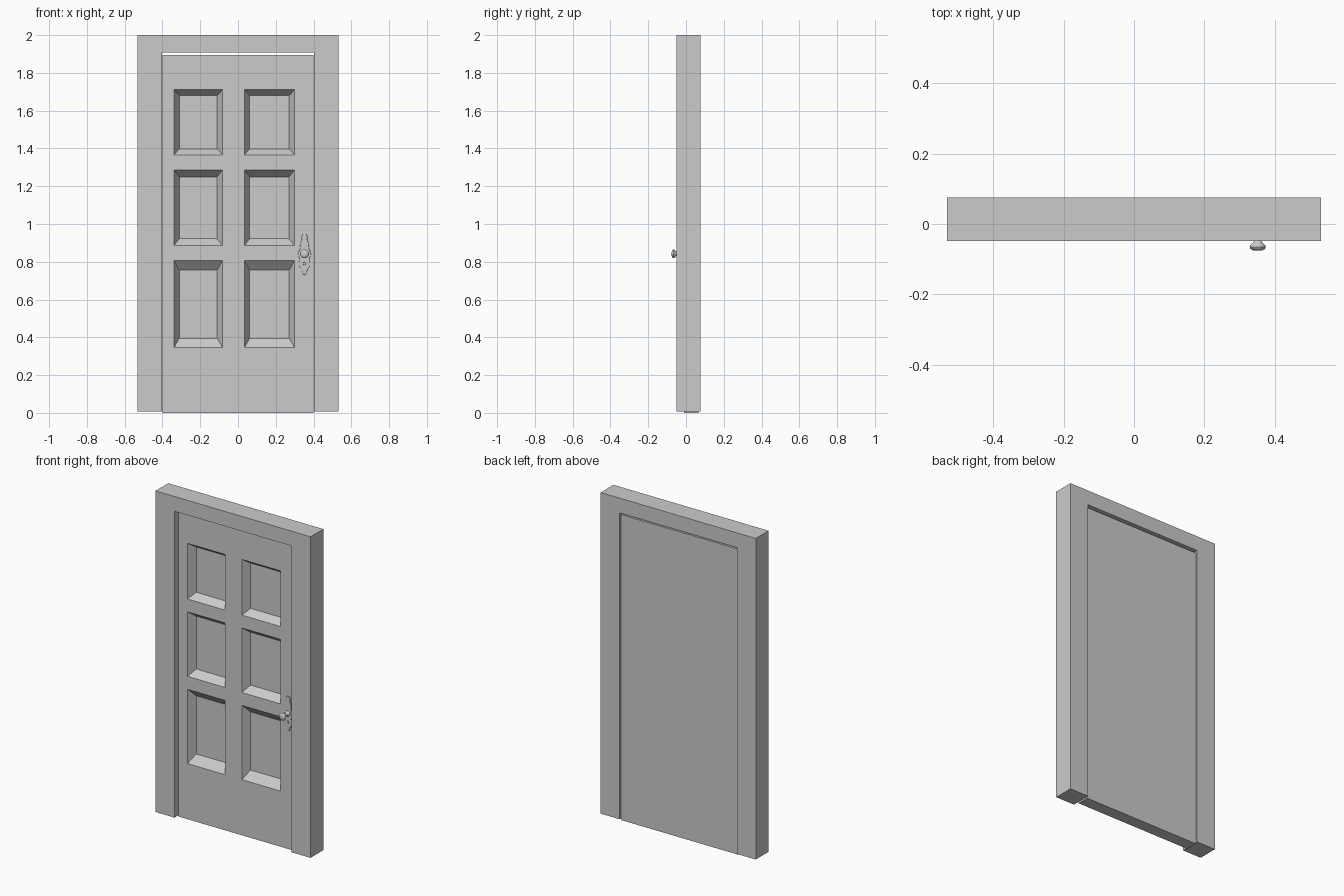
import bpy, bmesh, math
from mathutils import Matrix

if "Cube" in bpy.data.objects:
    bpy.data.objects.remove(bpy.data.objects["Cube"])


def finish(bm, name, smooth=False):
    bmesh.ops.remove_doubles(bm, verts=bm.verts, dist=1e-6)
    bmesh.ops.recalc_face_normals(bm, faces=bm.faces)
    me = bpy.data.meshes.new(name)
    bm.to_mesh(me)
    bm.free()
    ob = bpy.data.objects.new(name, me)
    bpy.context.collection.objects.link(ob)
    if smooth:
        bpy.ops.object.select_all(action='DESELECT')
        ob.select_set(True)
        bpy.context.view_layer.objects.active = ob
        bpy.ops.object.shade_smooth_by_angle(angle=math.radians(40))
    return ob


def prism(name, outline, y0, y1):
    """Extrude an x-z outline from y0 to y1."""
    bm = bmesh.new()
    face = bm.faces.new([bm.verts.new((x, y0, z)) for x, z in outline])
    ext = bmesh.ops.extrude_face_region(bm, geom=[face])
    for v in ext['geom']:
        if isinstance(v, bmesh.types.BMVert):
            v.co.y = y1
    bm.faces.ensure_lookup_table()
    return finish(bm, name)


def lathe(name, profile, x, z, steps=32):
    """Revolve (radius, y) points about a y-directed axis."""
    bm = bmesh.new()
    vs = [bm.verts.new((r, y, 0)) for r, y in profile]
    es = [bm.edges.new(p) for p in zip(vs, vs[1:])]
    bmesh.ops.spin(bm, geom=vs + es, cent=(0, 0, 0), axis=(0, 1, 0),
                   angle=math.tau, steps=steps)
    bmesh.ops.translate(bm, vec=(x, 0, z), verts=bm.verts)
    return finish(bm, name, True)


# Frame: two jambs and a lintel in one piece, just clear of the floor
W, w, top, low = 0.532, 0.402, 1.908, 0.008
FRONT, BACK = -0.049, 0.076
prism("door_frame", [(-W, low), (-w, low), (-w, top), (w, top), (w, low),
                     (W, low), (W, 2.0), (-W, 2.0)], FRONT, BACK)

# Door leaf: front grid with six sloped recesses, flat back
DF, DB, DEPTH = -0.010, 0.066, 0.045
xs = [-0.4, -0.339, -0.082, 0.034, 0.299, 0.4]
zs = [0, 0.345, 0.806, 0.886, 1.286, 1.366, 1.711, 1.895]
insets = {1: 0.05, 3: 0.036, 5: 0.032}
bm = bmesh.new()


def rect(x0, x1, z0, z1, y):
    return [bm.verts.new(c) for c in
            ((x0, y, z0), (x1, y, z0), (x1, y, z1), (x0, y, z1))]


for i in range(len(xs) - 1):
    for j in range(len(zs) - 1):
        x0, x1, z0, z1 = xs[i], xs[i + 1], zs[j], zs[j + 1]
        outer = rect(x0, x1, z0, z1, DF)
        if i % 2 and j % 2:
            d = insets[j]
            inner = rect(x0 + 0.028, x1 - 0.028, z0 + d, z1 - d, DF + DEPTH)
            bm.faces.new(inner)
            for k in range(4):
                n = (k + 1) % 4
                bm.faces.new((outer[k], outer[n], inner[n], inner[k]))
        else:
            bm.faces.new(outer)
bmesh.ops.remove_doubles(bm, verts=bm.verts, dist=1e-6)
rim = [e for e in bm.edges if e.is_boundary]
ext = bmesh.ops.extrude_edge_only(bm, edges=rim)['geom']
for v in ext:
    if isinstance(v, bmesh.types.BMVert):
        v.co.y = DB
bmesh.ops.contextual_create(
    bm, geom=[e for e in ext if isinstance(e, bmesh.types.BMEdge)])
finish(bm, "door_leaf")

# Ornate escutcheon plate: mirrored half outline
KX, KZ = 0.352, 0.842
half = [(0.0, 0.107), (0.010, 0.104), (0.016, 0.092), (0.014, 0.078),
        (0.019, 0.066), (0.023, 0.048), (0.022, 0.030), (0.030, 0.016),
        (0.034, 0.0), (0.030, -0.016), (0.024, -0.030), (0.030, -0.048),
        (0.030, -0.064), (0.020, -0.078), (0.013, -0.092), (0.010, -0.106),
        (0.0, -0.112)]
loop = half + [(-x, z) for x, z in half[-2:0:-1]]
plate = prism("escutcheon_plate", [(KX + x, KZ + z) for x, z in loop],
              -0.016, DF + 0.002)
bev = plate.modifiers.new("soft_edge", 'BEVEL')
bev.width, bev.segments = 0.003, 2

# Keyhole surround
lathe("keyhole_rim", [(0.004, -0.016), (0.004, -0.018), (0.007, -0.018),
                      (0.009, -0.015)], KX, 0.79, 16)

# Knob with neck and collar
lathe("door_knob", [(0, -0.076), (0.010, -0.0755), (0.016, -0.074),
                    (0.021, -0.070), (0.023, -0.065), (0.021, -0.060),
                    (0.016, -0.056), (0.011, -0.050), (0.009, -0.042),
                    (0.009, -0.026), (0.013, -0.021), (0.018, -0.018),
                    (0.019, -0.012)], KX, KZ)
